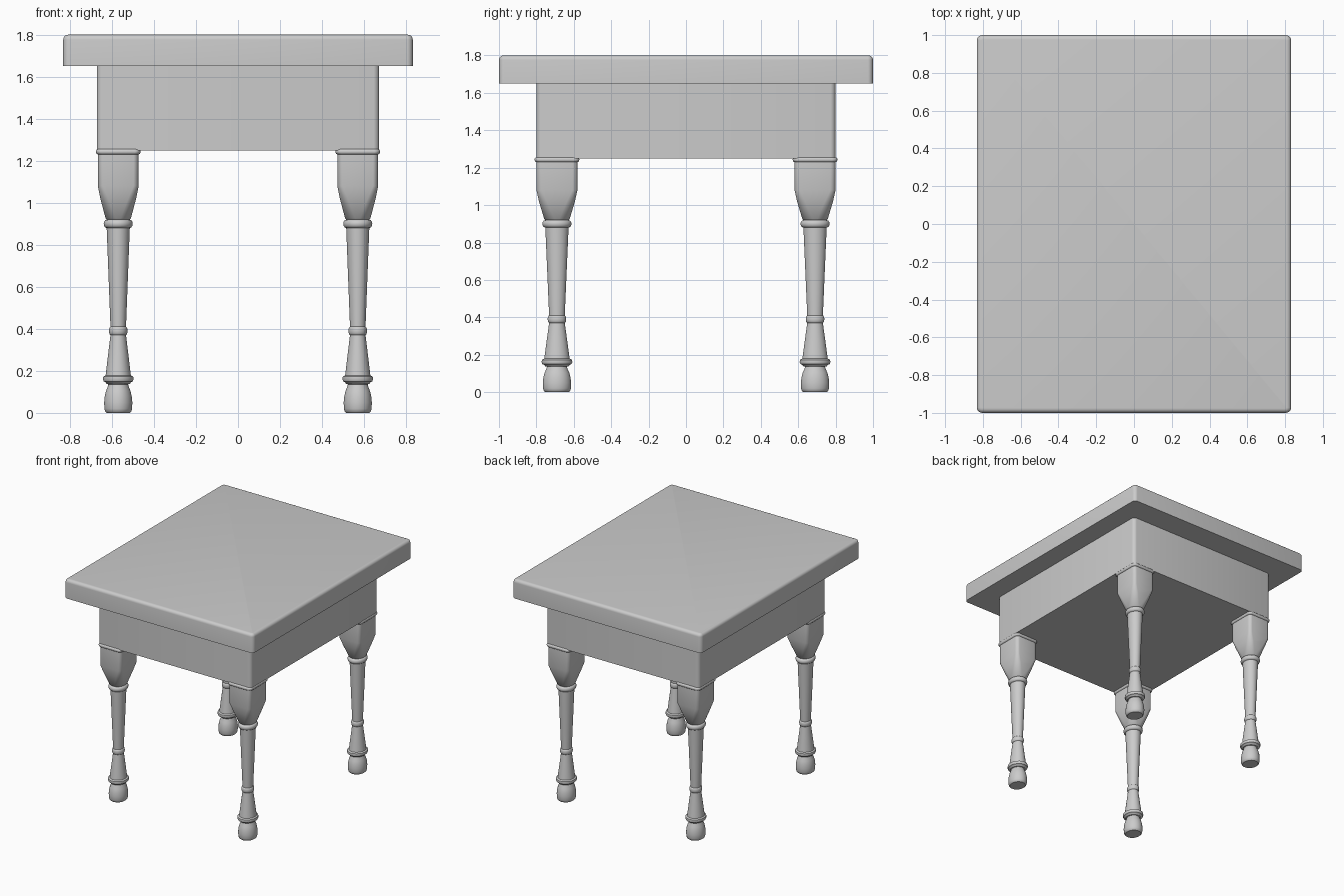
import bpy, bmesh, math

if "Cube" in bpy.data.objects:
    bpy.data.objects.remove(bpy.data.objects["Cube"])


def add_object(name, bm):
    bmesh.ops.recalc_face_normals(bm, faces=bm.faces[:])
    mesh = bpy.data.meshes.new(name)
    bm.to_mesh(mesh)
    bm.free()
    obj = bpy.data.objects.new(name, mesh)
    bpy.context.collection.objects.link(obj)
    bpy.ops.object.select_all(action='DESELECT')
    obj.select_set(True)
    bpy.context.view_layer.objects.active = obj
    bpy.ops.object.shade_smooth_by_angle(angle=math.radians(35))
    return obj


def loft(name, sections, center=(0, 0), steps=7):
    """Stack rounded-rectangle sections (half x, half y, corner rx, corner ry, z)."""
    bm = bmesh.new()
    rings = []
    for hx, hy, rx, ry, z in sections:
        ring = []
        for corner in range(4):
            sx = (1, -1, -1, 1)[corner]
            sy = (1, 1, -1, -1)[corner]
            for i in range(steps):
                # half-step offset avoids doubled points on fully round sections
                a = math.pi / 2 * (corner + (i + 0.5) / steps)
                ca, sa = math.cos(a), math.sin(a)
                k = 1 / math.cos(math.pi / 4 / steps)
                ring.append(bm.verts.new((
                    center[0] + sx * (hx - rx) + rx * max(-1, min(1, ca * k)),
                    center[1] + sy * (hy - ry) + ry * max(-1, min(1, sa * k)), z)))
        rings.append(ring)
    n = len(rings[0])
    for a, b in zip(rings, rings[1:]):
        for i in range(n):
            j = (i + 1) % n
            bm.faces.new((a[i], a[j], b[j], b[i]))
    bm.faces.new(rings[0])
    bm.faces.new(rings[-1])
    return add_object(name, bm)


# Table top: sharp lower edge, rounded upper edge
R = 0.03
top = [(0.832, 1.0, R, R, 1.65)]
for i in range(6):
    a = math.pi / 2 * i / 5
    d = R * 0.8 * (1 - math.cos(a))
    top.append((0.832 - d, 1.0 - d, R - d, R - d, 1.80 - R * 0.8 * (1 - math.sin(a))))
loft("table_top", top)

# Apron: closed box with softened vertical corners
loft("apron", [(0.672, 0.80, 0.03, 0.03, 1.25), (0.672, 0.80, 0.03, 0.03, 1.65)])


# Leg profile: (half width, height, roundness of section)
def bead(r, bulge, z0, z1, roundness):
    pts = []
    for i in range(7):
        t = math.pi * i / 6
        pts.append((r + bulge * math.sin(t), z0 + (z1 - z0) * (1 - math.cos(t)) / 2, roundness))
    return pts


profile = [(0.055, 0.0, 1), (0.062, 0.006, 1), (0.066, 0.02, 1), (0.067, 0.05, 1),
           (0.064, 0.08, 1), (0.058, 0.105, 1), (0.050, 0.125, 1), (0.047, 0.136, 1)]
profile += [(0.055, 0.138, 1), (0.061, 0.146, 1), (0.069, 0.150, 1)]
profile += [(0.073, 0.160, 1), (0.071, 0.173, 1), (0.060, 0.179, 1)]
profile += [(0.048, 0.28, 1)]
profile += bead(0.037, 0.007, 0.37, 0.41, 1)
profile += bead(0.055, 0.014, 0.88, 0.92, 1)
profile += [(0.060, 0.925, 0.9), (0.085, 1.02, 0.5), (0.097, 1.08, 0.28)]
profile += bead(0.097, 0.009, 1.23, 1.256, 0.28)

# Four legs, slightly deeper than wide
for sx, side in ((-1, "left"), (1, "right")):
    for sy, end in ((-1, "front"), (1, "back")):
        loft(f"{end}_{side}_leg",
             [(h, h * 1.13, h * k, h * 1.13 * k, z) for h, z, k in profile],
             (sx * 0.57, sy * 0.69))
